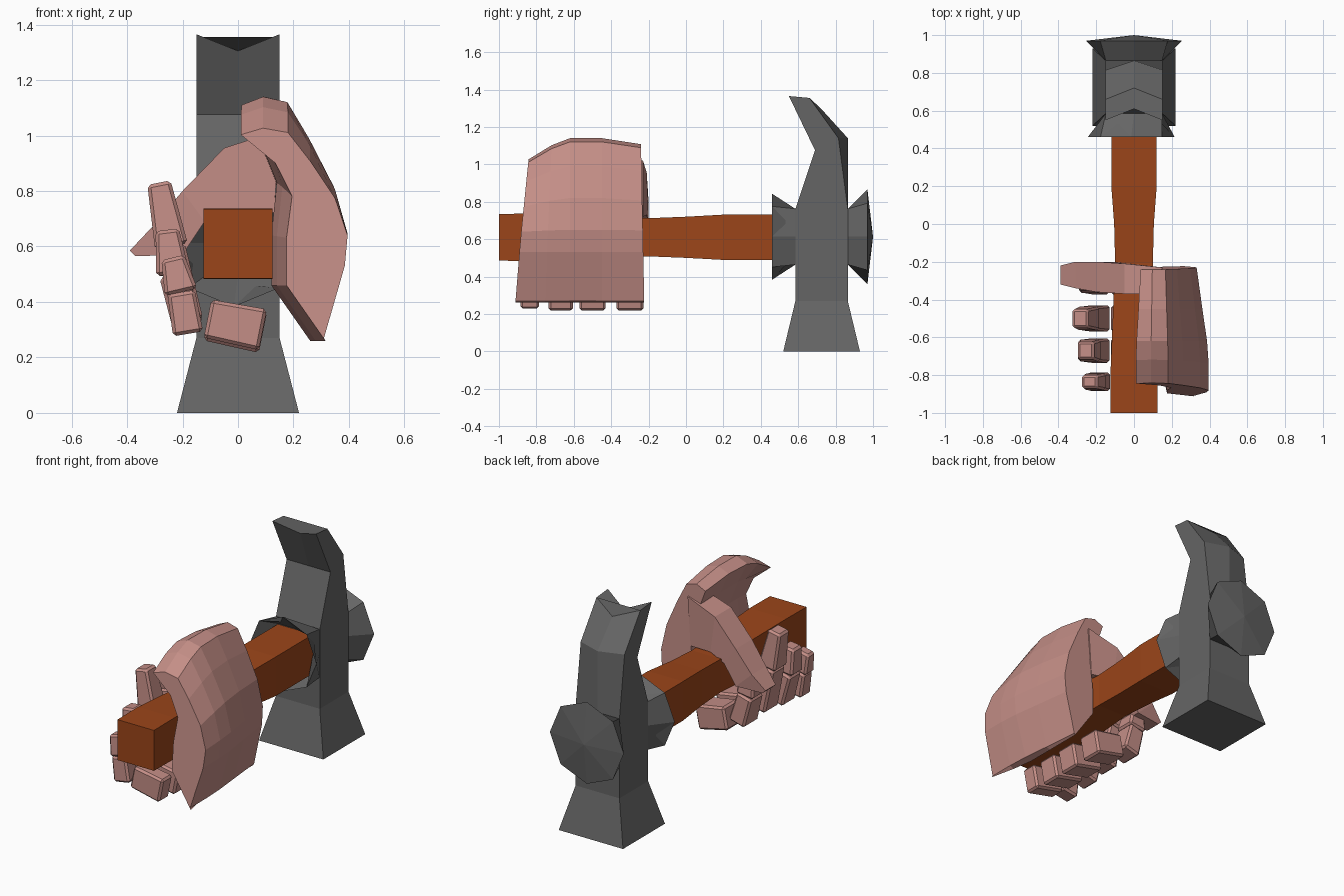
import bpy, bmesh, math
from mathutils import Vector

if "Cube" in bpy.data.objects:
    bpy.data.objects.remove(bpy.data.objects["Cube"])


def material(name, rgb):
    m = bpy.data.materials.new(name)
    m.diffuse_color = (*rgb, 1)
    m.use_nodes = True
    m.node_tree.nodes["Principled BSDF"].inputs["Base Color"].default_value = m.diffuse_color
    return m


wood = material("wood", (0.33, 0.06, 0.01))
skin = material("skin", (0.55, 0.27, 0.24))
iron = material("iron", (0.13, 0.13, 0.13))


def loft(name, rings, mat, tip=None, bevel=0):
    """Skin a list of equal-length rings; end in a fan if tip is given."""
    bm = bmesh.new()
    rows = [[bm.verts.new(p) for p in r] for r in rings]
    n = len(rows[0])
    for a, b in zip(rows, rows[1:]):
        for i in range(n):
            j = (i + 1) % n
            bm.faces.new((a[i], a[j], b[j], b[i]))
    bm.faces.new(rows[0])
    if tip:
        t = bm.verts.new(tip)
        for i in range(n):
            bm.faces.new((rows[-1][i], rows[-1][(i + 1) % n], t))
    else:
        bm.faces.new(rows[-1])
    bmesh.ops.recalc_face_normals(bm, faces=bm.faces)
    me = bpy.data.meshes.new(name)
    bm.to_mesh(me)
    bm.free()
    me.materials.append(mat)
    ob = bpy.data.objects.new(name, me)
    bpy.context.collection.objects.link(ob)
    if bevel:
        mod = ob.modifiers.new("bevel", 'BEVEL')
        mod.width, mod.segments = bevel, 1
    return ob


# Handle: square bar with a waist
loft("handle", [[(sx * w, y, 0.61 + sz * h) for sx, sz in ((-1, -1), (1, -1), (1, 1), (-1, 1))]
                for y, w, h in ((-1, .125, .125), (-.8, .125, .127), (-.2, .10, .102),
                                (0, .105, .11), (.2, .12, .121), (.6, .12, .121))], wood)

# Hammer head: flared striking foot, square body, forked claw
rows = [  # half width, then (y, z) of front edge, front centre, back edge, back centre
    (.22, (.52, 0), (.52, 0), (.93, 0), (.93, 0)),
    (.15, (.585, .27), (.585, .27), (.865, .27), (.865, .27)),
    (.15, (.585, .76), (.585, .76), (.865, .76), (.865, .76)),
    (.15, (.69, 1.075), (.69, 1.075), (.815, 1.14), (.865, 1.14)),
    (.15, (.55, 1.365), (.61, 1.305), (.66, 1.355), (.72, 1.30))]
loft("head_body", [[(-w, *f), (0, *fc), (w, *f), (w, *b), (0, *bc), (-w, *b)]
                   for w, f, fc, b, bc in rows], iron)


# Flared octagonal collars in front of and behind the body
def octagon(y, r, cx=0):
    return [(cx + r * math.cos(k * math.pi / 4), y, .613 + r * math.sin(k * math.pi / 4)) for k in range(8)]


def square(y, h):
    c = lambda v: max(-1, min(1, v * 1.5)) * h
    return [(c(math.cos(k * math.pi / 4)), y, .613 + c(math.sin(k * math.pi / 4))) for k in range(8)]


loft("rear_cap", [square(.8, .149), square(.865, .149), octagon(.97, .253)], iron, tip=(0, 1.0, .613))
loft("front_collar", [square(.62, .149), square(.585, .149), octagon(.46, .23, -.015),
                      square(.56, .122)], iron)

# Palm: curved slab wrapping the right side of the handle
outer = [(.31, .27), (.385, .53), (.395, .65), (.35, .82), (.26, .99), (.18, 1.12), (.09, 1.14), (.01, 1.11)]
inner = [(.09, .98), (.15, .83), (.13, .64), (.13, .46), (.27, .26)]
rings = []
for y, kx, kz, shift, lean in ((-.885, 1, .79, .045, .04), (-.74, 1, .93, .01, .02), (-.62, .97, 1, -.01, 0),
                               (-.45, .88, 1, -.01, 0), (-.23, .77, .94, -.01, -.01)):
    ring = [(.12 + (x - .12) * kx, z) for x, z in outer] + [(x + shift, z) for x, z in inner]
    rings.append([(x, y + lean * (z - .6) * 2, .6 + (z - .6) * kz if z > .6 else z) for x, z in ring])
loft("palm", rings, skin)

# Thumb: tapering bar from the top of the palm over the handle
thumb = [  # upper (x, z), lower (x, z), front y, back y
    ((.15, 1.02), (.13, .72), -.37, -.23), ((-.05, .955), (-.02, .73), -.37, -.21),
    ((-.20, .80), (-.12, .69), -.36, -.20), ((-.31, .67), (-.20, .57), -.34, -.20),
    ((-.39, .585), (-.37, .565), -.32, -.22)]
loft("thumb", [[(u[0], a, u[1]), (u[0], b, u[1]), (l[0], b, l[1]), (l[0], a, l[1])]
               for u, l, a, b in thumb], skin)


# Fingers: separate tapered blocks curling under and up the left side
def segment(name, p, q, tp, tq, y, wp, wq):
    d = Vector((q[0] - p[0], q[1] - p[1])).normalized()
    n = Vector((-d.y, d.x))
    loft(name, [[(c[0] + s * t / 2 * n.x, y + e * w / 2, c[1] + s * t / 2 * n.y)
                 for s, e in ((-1, -1), (1, -1), (1, 1), (-1, 1))]
                for c, t, w in ((p, tp, wp), (q, tq, wq))], skin, bevel=.012)


fingers = {  # y, width, base z, knuckle, middle joint, tip
    "little": (-.835, .10, .30, (-.18, .285), (-.205, .435), (-.235, .56)),
    "ring": (-.67, .13, .29, (-.18, .31), (-.235, .50), (-.255, .66)),
    "middle": (-.50, .14, .29, (-.18, .33), (-.24, .60), (-.285, .83)),
    "index": (-.30, .145, .29, (-.18, .32), (-.23, .50), (-.25, .64))}
for name, (y, w, z, k, m, t) in fingers.items():
    segment(name + "_finger_base", (.09, z), (-.11, z + .04), .15, .14, y, w, w)
    segment(name + "_finger_middle", k, m, .11, .10, y, w, w * .9)
    segment(name + "_finger_tip", m, t, .12, .085, y, w * .9, w * .7)
